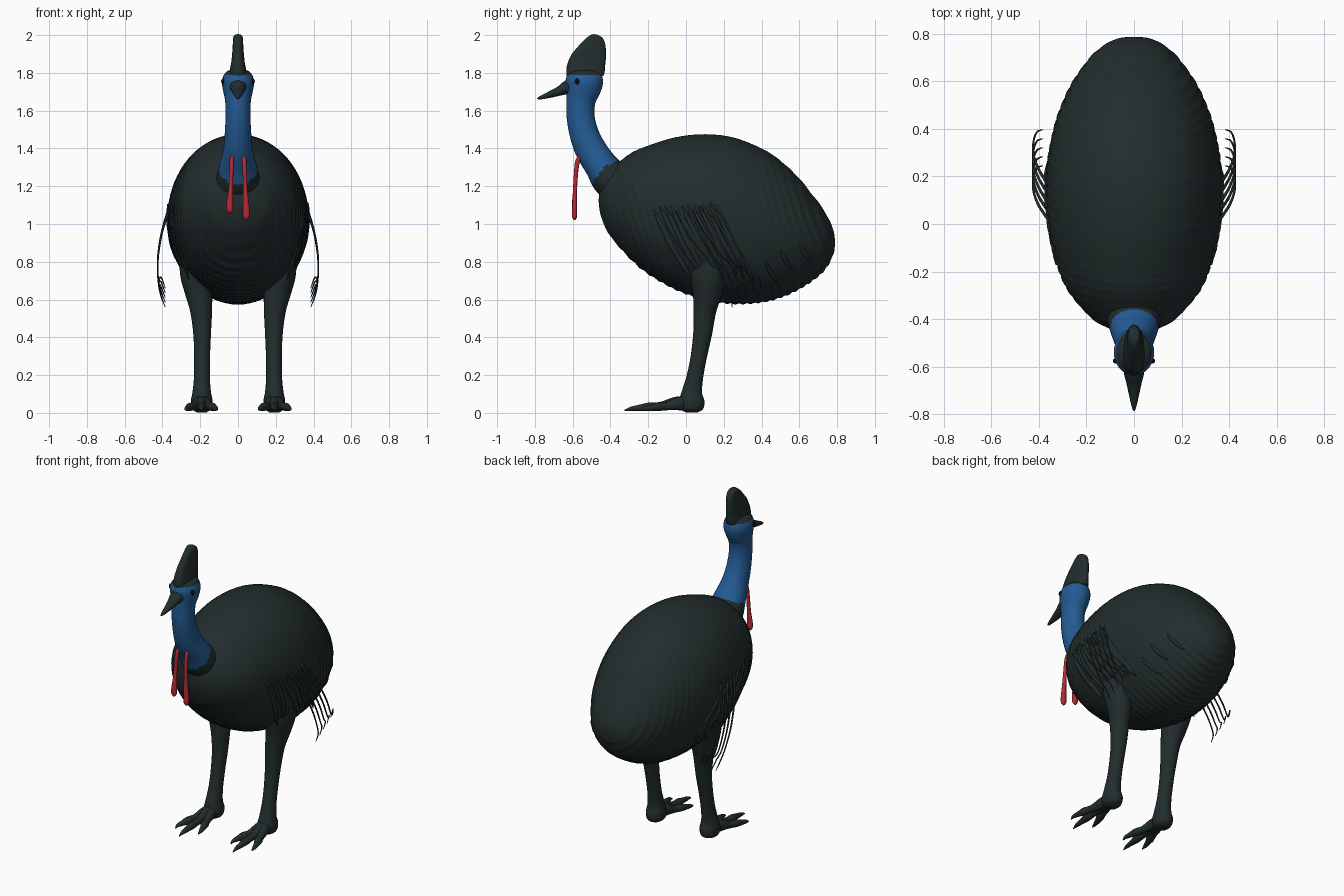
import bpy, bmesh, math, random
from mathutils import Vector
from mathutils.bvhtree import BVHTree

random.seed(4)


def material(name, rgb):
    m = bpy.data.materials.new(name)
    m.diffuse_color = (*rgb, 1)
    return m


DARK = material("dark plumage", (0.016, 0.026, 0.026))
BLUE = material("blue skin", (0.017, 0.105, 0.30))
RED = material("red skin", (0.47, 0.022, 0.035))
BLACK = material("eye black", (0.004, 0.004, 0.004))


def spline(p, steps):
    """Smooth Catmull-Rom interpolation of tuples of any length."""
    p = [Vector(q) for q in p]
    p = [2 * p[0] - p[1]] + p + [2 * p[-1] - p[-2]]
    out = []
    for a, b, c, d in zip(p, p[1:], p[2:], p[3:]):
        for i in range(steps):
            t = i / steps
            out.append(0.5 * (2 * b + (c - a) * t + (2 * a - 5 * b + 4 * c - d) * t * t
                              + (3 * b - a - 3 * c + d) * t ** 3))
    return out + [p[-2]]


def tube(name, pts, mats, steps=5, sides=16, fixed=None, power=1.0):
    """Loft elliptical rings; each point is x, y, z, side radius, other radius."""
    rows = spline(pts, steps)
    bm = bmesh.new()
    rings = []
    for i, r in enumerate(rows):
        c = Vector(r[:3])
        tan = fixed or (Vector(rows[min(i + 1, len(rows) - 1)][:3])
                        - Vector(rows[max(i - 1, 0)][:3])).normalized()
        side = Vector((1, 0, 0))
        side = (side - tan * side.dot(tan)).normalized()
        up = tan.cross(side)
        ring = []
        for k in range(sides):
            a = math.tau * k / sides
            ca, sa = math.cos(a), math.sin(a)
            ca = math.copysign(abs(ca) ** power, ca)
            sa = math.copysign(abs(sa) ** power, sa)
            ring.append(bm.verts.new(c + side * ca * max(r[3], 0.001) + up * sa * max(r[4], 0.001)))
        rings.append(ring)
    for a, b in zip(rings, rings[1:]):
        for k in range(sides):
            n = (k + 1) % sides
            bm.faces.new((a[k], a[n], b[n], b[k]))
    bm.faces.new(rings[0])
    bm.faces.new(rings[-1])
    bmesh.ops.recalc_face_normals(bm, faces=bm.faces)
    me = bpy.data.meshes.new(name)
    bm.to_mesh(me)
    bm.free()
    for m in mats:
        me.materials.append(m)
    for f in me.polygons:
        f.use_smooth = True
    ob = bpy.data.objects.new(name, me)
    bpy.context.collection.objects.link(ob)
    return ob


# Egg-shaped body: y, top, bottom, half width
profile = [(-.462, 1.135, 1.115, .01), (-.455, 1.19, 1.06, .06), (-.435, 1.235, 1.00, .115),
           (-.40, 1.285, .935, .175), (-.30, 1.37, .82, .265), (-.20, 1.415, .735, .315),
           (-.05, 1.46, .65, .352), (.10, 1.475, .60, .37), (.25, 1.458, .577, .366),
           (.40, 1.40, .585, .338), (.50, 1.335, .61, .305), (.60, 1.24, .655, .257),
           (.70, 1.115, .722, .185), (.75, 1.04, .778, .13), (.78, .965, .84, .07),
           (.788, .92, .88, .02)]
body = tube("body", [(0, y, (t + b) / 2, w, (t - b) / 2) for y, t, b, w in profile],
            [DARK], steps=13, sides=72, fixed=Vector((0, 1, 0)))
# Shallow slanting feather ridges
for v in body.data.vertices:
    x, y, z = v.co
    fade = min(1, max(0.1, (1.45 - z) / .4)) * min(1, (y + .47) / .2)
    d = Vector((x, 0, z - 1.02))
    phase = (y + .3 * (z - 1)) / .042 + .4 * math.sin(5 * z + 9 * abs(x))
    v.co += d.normalized() * .0035 * fade * math.sin(math.tau * phase)
bvh = BVHTree.FromPolygons([v.co for v in body.data.vertices],
                           [list(f.vertices) for f in body.data.polygons])


def flank(y, z):
    hit = bvh.ray_cast(Vector((1, y, z)), Vector((-1, 0, 0)))[0]
    return hit.x if hit else 0.0


# Neck and head, blue with dark crown and dark collar
neck = tube("neck_and_head", [
    (0, -.30, 1.17, .14, .11), (0, -.395, 1.24, .115, .105), (0, -.45, 1.31, .098, .088),
    (0, -.505, 1.395, .078, .083), (0, -.54, 1.48, .07, .077), (0, -.558, 1.57, .066, .074),
    (0, -.556, 1.65, .068, .077), (0, -.545, 1.71, .08, .092), (0, -.539, 1.75, .085, .099),
    (0, -.538, 1.785, .077, .093), (0, -.538, 1.81, .055, .075), (0, -.538, 1.822, .01, .02)],
    [BLUE, DARK], steps=7, sides=32)
for f in neck.data.polygons:
    c = f.center
    collar = (c.y + .44) * .82 - (c.z - 1.297) * .57 > 0 and c.z < 1.5
    if c.z > 1.79 or collar and (c.y + .44) * .57 > (c.z - 1.297) * 1.0:
        f.material_index = 1

# Tall blade-shaped crest
tube("crest", [
    (0, -.535, 1.765, .05, .085), (0, -.535, 1.80, .046, .10), (0, -.522, 1.85, .036, .098),
    (0, -.502, 1.90, .031, .083), (0, -.485, 1.945, .028, .065), (0, -.472, 1.98, .026, .044),
    (0, -.466, 1.995, .02, .026), (0, -.464, 2.0, .004, .005)], [DARK], sides=24, power=.8)

# Beak
tube("beak", [
    (0, -.57, 1.74, .05, .05), (0, -.63, 1.722, .042, .037), (0, -.67, 1.704, .032, .025),
    (0, -.73, 1.682, .019, .016), (0, -.775, 1.667, .008, .008), (0, -.788, 1.662, .001, .001)],
    [DARK], sides=16)

for s, label in ((-1, "left"), (1, "right")):
    # Eye
    tube("eye_" + label, [(s * .070, -.576, 1.745, .001, .001), (s * .076, -.576, 1.748, .011, .011),
                          (s * .076, -.576, 1.762, .011, .011), (s * .070, -.576, 1.765, .001, .001)],
         [BLACK], sides=10)
    # Hanging wattle
    low = 1.02 if s > 0 else 1.055
    tube("wattle_" + label, [
        (s * .032, -.545, 1.365, .005, .005), (s * .033, -.572, 1.34, .011, .012),
        (s * .036, -.583, 1.26, .011, .011), (s * .039, -.588, 1.17, .013, .011),
        (s * .043, -.590, low + .06, .018, .013), (s * .044, -.590, low + .018, .017, .013),
        (s * .044, -.590, low, .003, .003)], [RED], sides=12)
    # Leg
    tube("leg_" + label, [
        (s * .22, .14, .86, .09, .12), (s * .222, .12, .74, .085, .10), (s * .208, .113, .64, .073, .079),
        (s * .195, .10, .54, .058, .060), (s * .19, .088, .42, .047, .050),
        (s * .19, .068, .30, .042, .043), (s * .191, .047, .19, .042, .044),
        (s * .192, .032, .11, .049, .054), (s * .192, .03, .06, .058, .068),
        (s * .192, .03, .02, .05, .06), (s * .192, .03, .002, .025, .03)], [DARK], sides=24)
    # Three toes with claws
    for n, (dx, ln) in enumerate(((-.075, .24), (0, .325), (.08, .25))):
        prof = [(-.05, .05, .035, .038), (.2, .05, .032, .036), (.45, .036, .021, .022),
                (.64, .032, .024, .022), (.76, .027, .017, .017), (.9, .022, .012, .011), (1, .013, .002, .003)]
        tube(f"toe_{label}_{n}", [(s * (.192 + dx * min(1, t * 1.15)), .02 - (ln + .02) * t, z, a, b)
                                  for t, z, a, b in prof], [DARK], sides=12)
    # Overlapping flank feathers, hanging free at the tips
    for n in range(12):
        y0 = -.17 + .030 * n
        z0 = 1.12 - .05 * random.random()
        z1 = .70 + .10 * random.random()
        pts = []
        for t, w in ((0, .004), (.25, .014), (.55, .018), (.85, .012), (1, .002)):
            y, z = y0 + .17 * t + .03 * t * t, z0 + (z1 - z0) * t
            x = max(flank(y, z) + .001, .345 - .06 * t * t - .12 * max(0, .02 - y0))
            pts.append((s * x, y, z, .007 if t < 1 else .002, w))
        tube(f"flank_feather_{label}_{n}", pts, [DARK], steps=4, sides=8)
    # Long bare wing quills
    for n in range(5):
        y0, tip = .01 + .038 * n, .56 + .025 * n
        tube(f"wing_quill_{label}_{n}", [
            (s * (flank(y0, 1.1) - .005), y0, 1.10, .007, .007),
            (s * .402, y0 + .07, .96, .006, .006), (s * .424, y0 + .135, .82, .005, .005),
            (s * .422, y0 + .19, .70, .004, .004), (s * .408, y0 + .225, tip + .06, .004, .004),
            (s * .385, y0 + .235, tip, .002, .002)], [DARK], sides=8)
    # Small loose feathers toward the tail
    for n, (y, z) in enumerate(((.50, .86), (.42, .80), (.60, .90))):
        tube(f"tail_feather_{label}_{n}", [
            (s * (flank(y + d, z - e) + .002), y + d, z - e, .005, w)
            for d, e, w in ((0, 0, .003), (.02, .04, .012), (.045, .08, .010), (.065, .11, .001))],
            [DARK], sides=8)
